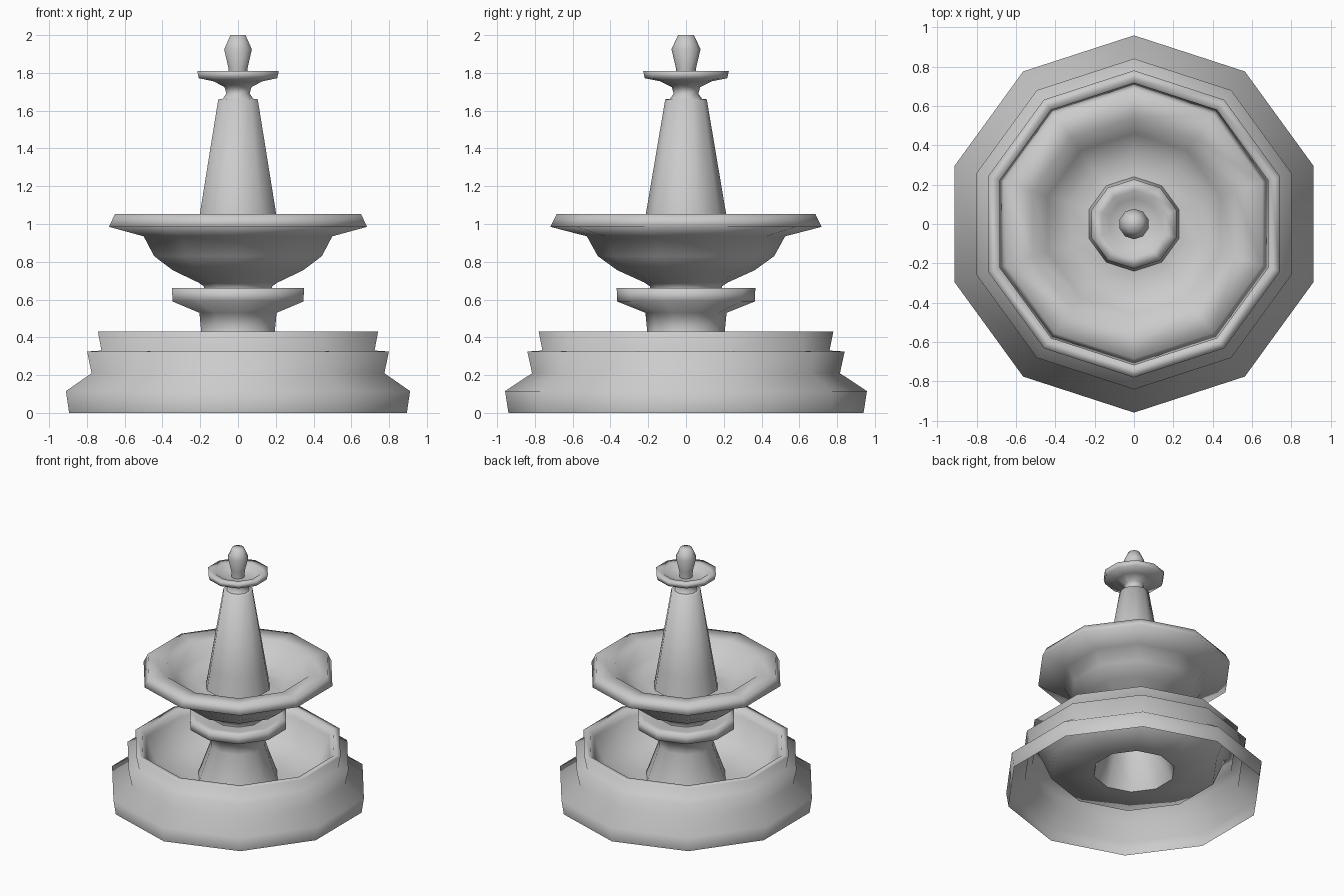
import bpy
import bmesh
import math

if "Cube" in bpy.data.objects:
    bpy.data.objects.remove(bpy.data.objects["Cube"])

SIDES = 10

stone = bpy.data.materials.new("pale_grey_stone")
stone.diffuse_color = (0.6, 0.6, 0.6, 1)
stone.use_nodes = True
stone.node_tree.nodes["Principled BSDF"].inputs["Base Color"].default_value = stone.diffuse_color


def lathe(name, profile, cap_top=False):
    """Turn a (radius, height) profile, listed outside-up, into a ten-sided part."""
    bm = bmesh.new()
    rings = []
    for r, z in profile:
        ring = []
        for i in range(SIDES):
            a = math.pi / 2 + 2 * math.pi * i / SIDES
            ring.append(bm.verts.new((r * math.cos(a), r * math.sin(a), z)))
        rings.append(ring)
    for low, high in zip(rings, rings[1:]):
        for i in range(SIDES):
            j = (i + 1) % SIDES
            bm.faces.new((low[i], low[j], high[j], high[i]))
    if cap_top:
        bm.faces.new(rings[-1])
    for f in bm.faces:
        f.smooth = True
    mesh = bpy.data.meshes.new(name)
    bm.to_mesh(mesh)
    bm.free()
    mesh.materials.append(stone)
    obj = bpy.data.objects.new(name, mesh)
    bpy.context.collection.objects.link(obj)
    return obj


# Stepped outer wall, rim and pool floor, open underneath
lathe("pool_basin", [
    (0.94, 0.0), (0.958, 0.115), (0.815, 0.21), (0.84, 0.325),
    (0.76, 0.33), (0.78, 0.43), (0.73, 0.43), (0.70, 0.38),
    (0.62, 0.19), (0.30, 0.165)])

# Flared pedestal with its collar dish
lathe("pedestal", [
    (0.30, 0.165), (0.205, 0.43), (0.215, 0.53), (0.365, 0.59),
    (0.367, 0.66), (0.31, 0.66), (0.19, 0.645)])

# Wide upper bowl on a short neck
lathe("upper_bowl", [
    (0.19, 0.645), (0.19, 0.67), (0.22, 0.69), (0.363, 0.755),
    (0.467, 0.83), (0.525, 0.935), (0.718, 0.985), (0.685, 1.053),
    (0.54, 1.04), (0.46, 0.94), (0.34, 0.88), (0.24, 0.89)])

# Tapered column
lathe("column", [(0.24, 0.89), (0.213, 1.05), (0.11, 1.66), (0.085, 1.663)])

# Small top dish on a pinched neck
lathe("top_dish", [
    (0.085, 1.663), (0.065, 1.69), (0.075, 1.725), (0.135, 1.755),
    (0.218, 1.772), (0.227, 1.81), (0.17, 1.808), (0.13, 1.775),
    (0.05, 1.77)])

# Bud-shaped finial
lathe("finial", [
    (0.05, 1.77), (0.052, 1.82), (0.077, 1.925), (0.042, 2.0)], cap_top=True)
